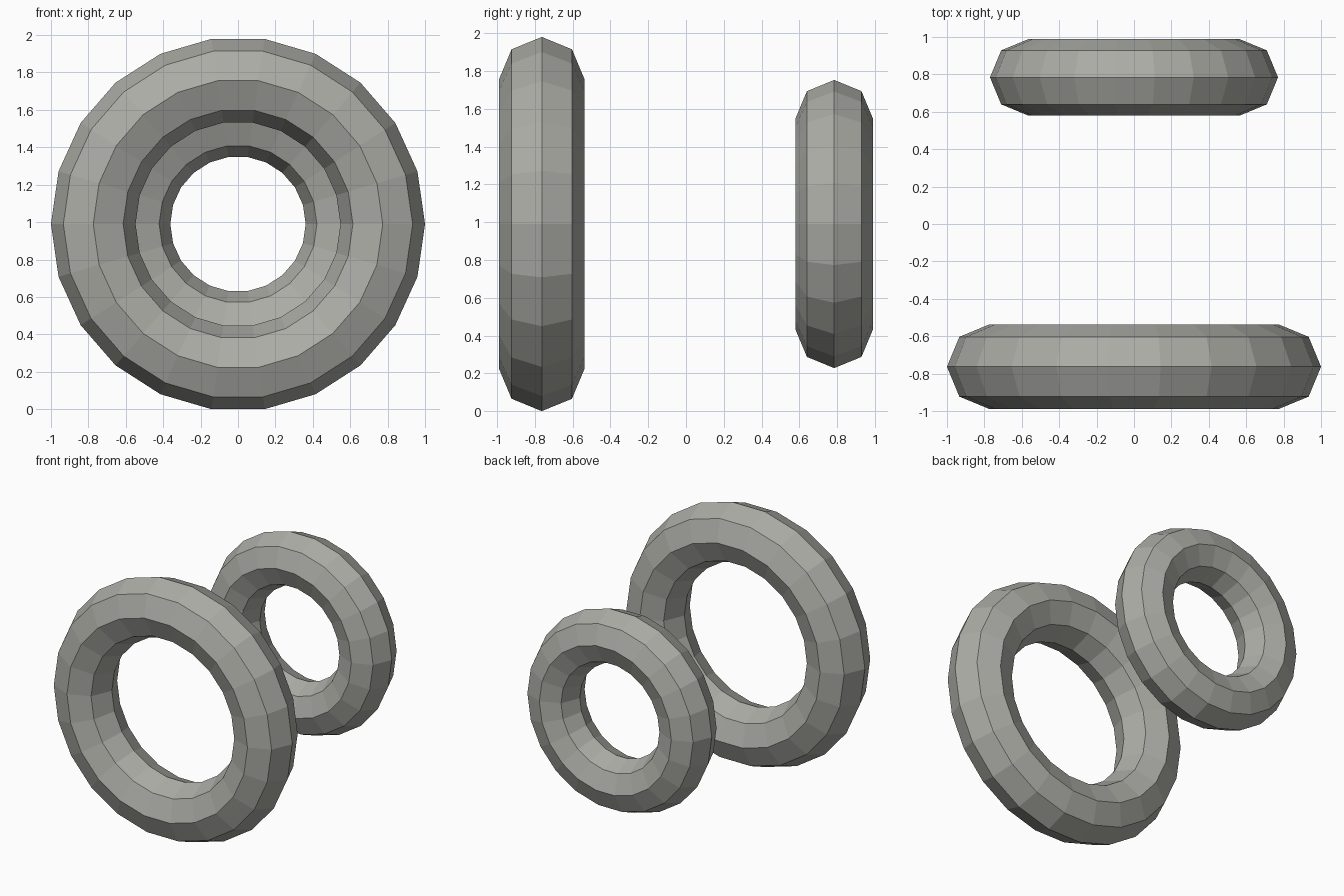
import bpy
from math import pi, cos

if "Cube" in bpy.data.objects:
    bpy.data.objects.remove(bpy.data.objects["Cube"])

MAJOR_SIDES = 22
MINOR_SIDES = 8
CENTRE_Z = cos(pi / MAJOR_SIDES)  # large ring (outer radius 1) rests on z = 0

# Dark warm grey
grey = bpy.data.materials.new("dark_grey")
grey.diffuse_color = (0.41, 0.415, 0.38, 1)
grey.use_nodes = True
grey.node_tree.nodes["Principled BSDF"].inputs["Base Color"].default_value = grey.diffuse_color


def ring(name, y, major, minor):
    """Upright low-poly ring whose axis runs along y."""
    bpy.ops.mesh.primitive_torus_add(
        major_segments=MAJOR_SIDES, minor_segments=MINOR_SIDES,
        major_radius=major, minor_radius=minor,
        location=(0, y, CENTRE_Z), rotation=(pi / 2, 0, 0))
    obj = bpy.context.object
    obj.name = name
    obj.data.materials.append(grey)
    bpy.ops.object.shade_flat()
    return obj


# Large ring in front, small ring behind, on a shared axis
ring("large_front_ring", -0.763, 0.774, 0.226)
ring("small_back_ring", 0.784, 0.566, 0.204)
